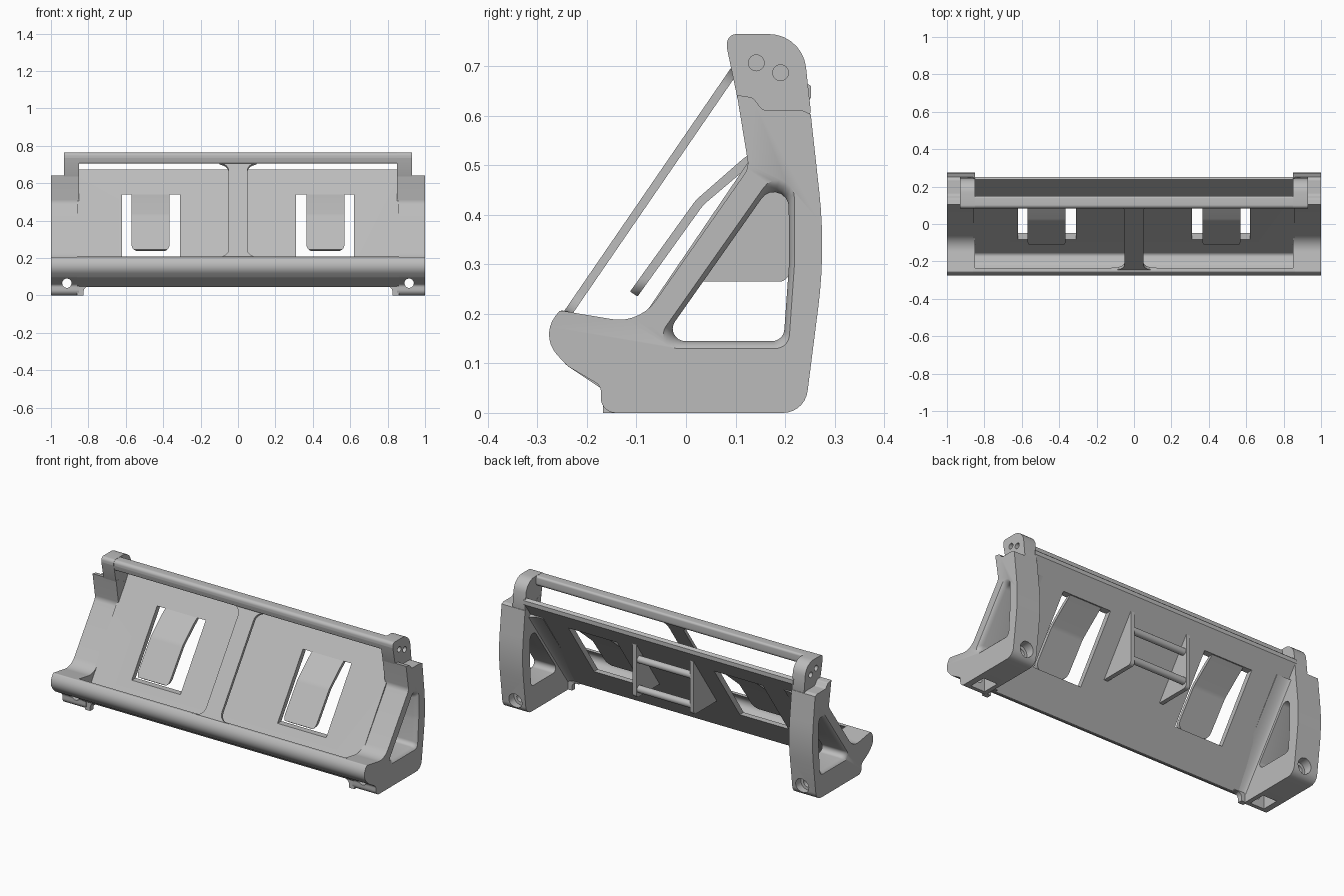
import bpy, bmesh, math
from mathutils import Vector

if "Cube" in bpy.data.objects:
    bpy.data.objects.remove(bpy.data.objects["Cube"])

grey = bpy.data.materials.new("satin_grey")
grey.use_nodes = True
COLOUR = (0.5, 0.5, 0.5, 1)
grey.diffuse_color = COLOUR
for node in grey.node_tree.nodes:
    if node.type == 'BSDF_PRINCIPLED':
        node.inputs["Base Color"].default_value = COLOUR


def rounded(corners, steps=7):
    """Outline from (u, v[, radius]) corners, with circular corner arcs."""
    out, n = [], len(corners)
    for i, c in enumerate(corners):
        p = Vector(c[:2])
        if len(c) < 3 or c[2] == 0:
            out.append(p)
            continue
        a = (Vector(corners[i - 1][:2]) - p).normalized()
        b = (Vector(corners[(i + 1) % n][:2]) - p).normalized()
        half = a.angle(b) / 2
        t, w = c[2] / math.tan(half), math.sin(half)
        for k in range(steps + 1):
            s = k / steps
            f0, f1, f2 = (1 - s) ** 2, 2 * s * (1 - s) * w, s * s
            out.append((f0 * (p + a * t) + f1 * p + f2 * (p + b * t)) / (f0 + f1 + f2))
    return out


def side(u, v, w):       # profile in y-z, extruded along x
    return (w, u, v)


def facing(u, v, w):     # profile in x-z, extruded along y
    return (u, w, v)


def loft(name, sections, place):
    """Solid through sections given as (outline, depth)."""
    bm = bmesh.new()
    rings = [[bm.verts.new(place(p[0], p[1], w)) for p in pts] for pts, w in sections]
    for r0, r1 in zip(rings, rings[1:]):
        for i in range(len(r0)):
            j = (i + 1) % len(r0)
            bm.faces.new((r0[i], r0[j], r1[j], r1[i]))
    bm.faces.new(rings[0])
    bm.faces.new(rings[-1])
    bmesh.ops.recalc_face_normals(bm, faces=bm.faces)
    mesh = bpy.data.meshes.new(name)
    bm.to_mesh(mesh)
    bm.free()
    mesh.materials.append(grey)
    ob = bpy.data.objects.new(name, mesh)
    bpy.context.collection.objects.link(ob)
    return ob


def prism(name, corners, place, w0, w1):
    pts = rounded(corners)
    return loft(name, [(pts, w0), (pts, w1)], place)


def circle(u, v, r, n=24):
    return [(u + r * math.cos(math.tau * k / n), v + r * math.sin(math.tau * k / n)) for k in range(n)]


def rect(u0, u1, v0, v1):
    return [(u0, v0), (u1, v0), (u1, v1), (u0, v1)]


def finish(ob, cutters=(), mirror=False, operation='DIFFERENCE'):
    """Cut, mirror across x, bake the modifiers and shade."""
    for c in cutters:
        c.hide_render = True
        mod = ob.modifiers.new("cut", 'BOOLEAN')
        mod.operation, mod.object = operation, c
    if mirror:
        ob.modifiers.new("mirror", 'MIRROR').use_clip = False
    bpy.ops.object.select_all(action='DESELECT')
    bpy.context.view_layer.objects.active = ob
    ob.select_set(True)
    bpy.ops.object.convert(target='MESH')
    bpy.ops.object.shade_smooth_by_angle(angle=math.radians(30))
    for c in cutters:
        bpy.data.objects.remove(c)


def panel_y(z):
    return -0.073 + (z - 0.21) / 1.42


# Sloping back panel with the hollow front lip
panel = prism("panel_and_lip", [
    (0.238, 0.672), (panel_y(0.085), 0.085, 0.02), (-0.215, 0.1, 0.03),
    (-0.272, 0.155, 0.04), (-0.235, 0.205), (-0.255, 0.207, 0.01),
    (-0.295, 0.155, 0.06), (-0.24, 0.095, 0.05), (-0.18, 0.055, 0.01), (-0.165, 0.045),
    (panel_y(0.045) + 0.035, 0.045), (panel_y(0.655) + 0.012, 0.637), (0.252, 0.66)],
    side, -0.86, 0.86)
slots = [prism("slot_cutter", rect(min(a, b), max(a, b), 0.2, 0.54), facing, -0.1, 0.3)
         for a, b in ((0.31, 0.62), (-0.31, -0.62))]
finish(panel, slots)

# Bent spring tongues over the slots
tongue = prism("spring_tongue", [
    (0.168, 0.552), (0.115, 0.513), (0.02, 0.43, 0.1), (-0.113, 0.245), (-0.098, 0.235),
    (0.035, 0.42, 0.1), (0.12, 0.492), (0.185, 0.545)], side, 0.365, 0.57)
outline = prism("tongue_outline", [
    (0.366, 0.6), (0.366, 0.236, 0.035), (0.569, 0.236, 0.035), (0.569, 0.6)],
    facing, -0.3, 0.4)
finish(tongue, [outline], True, 'INTERSECT')

# End brackets with triangular windows, screw holes and foot pockets
bracket = prism("end_bracket", [
    (-0.172, 0, 0.03), (0.24, 0, 0.05), (0.282, 0.33, 1.0), (0.252, 0.603),
    (0.235, 0.611, 0.02), (0.155, 0.611, 0.02), (0.135, 0.637, 0.015), (0.103, 0.642),
    (0.127, 0.495, 0.04), (panel_y(0.18), 0.18, 0.09), (-0.255, 0.207, 0.01),
    (-0.295, 0.155, 0.06), (-0.24, 0.095, 0.05), (-0.172, 0.055, 0.02)],
    side, 0.85, 1.0)
window = rounded([(-0.05, 0.145, 0.025), (0.197, 0.145, 0.025),
                  (0.208, 0.3, 0.3), (0.207, 0.51, 0.03)])
centre = Vector((0.12, 0.26))
flared = [([centre + (p - centre) * s for p in window], x) for x, s in
          ((0.8, 1), (0.972, 1), (0.985, 1.03), (0.995, 1.08), (1.0, 1.13), (1.03, 1.14))]
cutters = [
    loft("window_cutter", flared, side),
    loft("screw_cutter", [(circle(0.915, 0.065, 0.025), w) for w in (-0.4, 0.4)], facing),
    loft("counterbore_cutter", [(circle(0.915, 0.065, 0.042), w) for w in (0.2, 0.4)], facing),
    prism("pocket_cutter", rect(0.875, 0.965, -0.13, -0.03),
          lambda u, v, w: (u, v, w), -0.02, 0.1)]
finish(bracket, cutters, True)

# Raised bracket caps with two blind holes
cap = prism("bracket_cap", [
    (0.13, 0.58), (0.245, 0.58), (0.252, 0.61), (0.235, 0.765, 0.075),
    (0.083, 0.765, 0.018), (0.083, 0.735, 0.01), (0.104, 0.635)], side, 0.851, 0.93)
holes = [loft("hole_cutter", [(circle(y, z, 0.016), w) for w in (0.88, 0.95)], side)
         for y, z in ((0.142, 0.707), (0.191, 0.687))]
finish(cap, holes, True)

# Top rail joining the caps
rail = prism("top_rail", [
    (0.084, 0.764, 0.018), (0.084, 0.735, 0.015), (0.09, 0.705, 0.01),
    (0.15, 0.705, 0.02), (0.15, 0.764, 0.012)], side, -0.87, 0.87)
finish(rail)

# Flared centre strip from lip to rail
low, high = Vector((0, -0.25, 0.2)), Vector((0, 0.1, 0.71))
along = (high - low).normalized()
normal = Vector((0, -along.z, along.y))
length = (high - low).length
right = [(0.12, -0.005), (0.12, 0.008), (0.05, 0.008, 0.05), (0.05, length - 0.02, 0.05),
         (0.1, length)]
left = [(-c[0],) + c[1:] for c in reversed(right)]
strip = prism("centre_strip", right + left,
              lambda u, v, w: low + Vector((u, 0, 0)) + along * v + normal * w, -0.017, 0.0)
finish(strip)

# Rear gussets and the two rods between them
gusset = prism("rear_gusset", [
    (-0.01, 0.265), (0.208, 0.265, 0.02), (0.208, 0.58), (0.19, 0.56)], side, 0.17, 0.195)
finish(gusset, mirror=True)
for label, z in (("lower", 0.31), ("upper", 0.48)):
    finish(loft(label + "_rod", [(circle(0.185, z, 0.02), w) for w in (-0.18, 0.18)], side))

# Coves blending the panel back into the brackets
base = Vector((0, panel_y(0.07), 0.07))
slope = Vector((0, 1, 1.42)).normalized()
behind = Vector((0, slope.z, -slope.y))
arc = [(0.77 + 0.085 * math.sin(a), 0.05 - 0.025 * math.cos(a))
       for a in (k * math.pi / 16 for k in range(9))]
cove = loft("panel_cove", [(arc + [(0.855, 0.015), (0.77, 0.015)], w) for w in (0, 0.62)],
            lambda u, v, w: base + Vector((u, 0, 0)) + behind * v + slope * w)
finish(cove, mirror=True)

# Curved inner ends of the feet
foot = prism("foot_flare", [(0.86, 0), (0.825, 0), (0.825, 0.047, 0.025), (0.78, 0.047),
                            (0.78, 0.052), (0.86, 0.052)], facing, -0.168, -0.14)
finish(foot, mirror=True)
